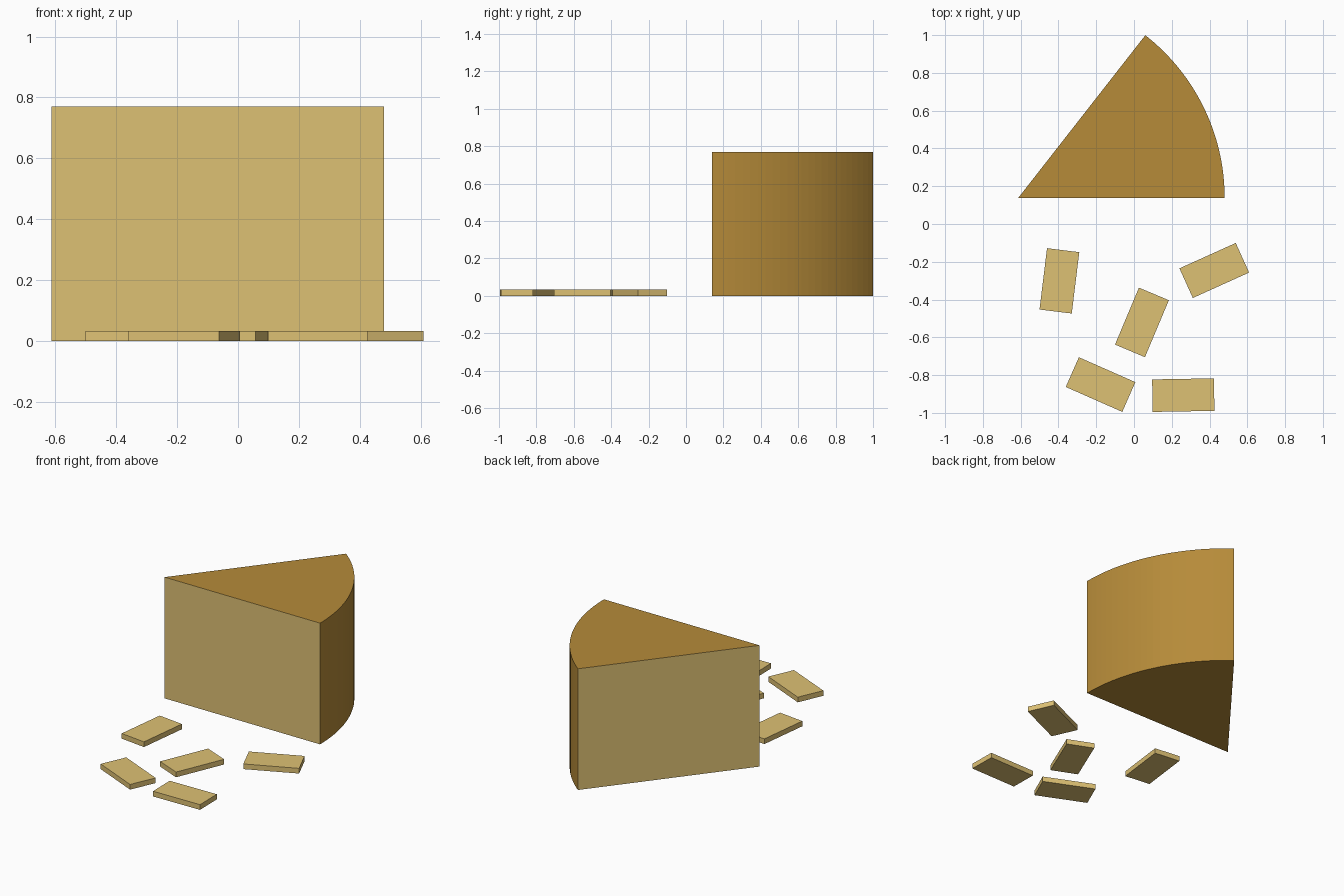
import bpy, bmesh, math

if "Cube" in bpy.data.objects:
    bpy.data.objects.remove(bpy.data.objects["Cube"])


def material(name, rgb):
    m = bpy.data.materials.new(name)
    m.diffuse_color = (*[(c / 255 / 12.92) if c < 11 else ((c / 255 + 0.055) / 1.055) ** 2.4 for c in rgb], 1)
    m.use_nodes = True
    m.node_tree.nodes["Principled BSDF"].inputs["Base Color"].default_value = m.diffuse_color
    return m


CHEESE = material("pale cheese", (222, 193, 116))
RIND = material("brown rind", (182, 139, 57))


def make_object(name, bm, mats):
    bmesh.ops.recalc_face_normals(bm, faces=bm.faces)
    mesh = bpy.data.meshes.new(name)
    bm.to_mesh(mesh)
    bm.free()
    for m in mats:
        mesh.materials.append(m)
    obj = bpy.data.objects.new(name, mesh)
    bpy.context.collection.objects.link(obj)
    return obj


def extruded(points, height):
    bm = bmesh.new()
    base = bm.faces.new([bm.verts.new((x, y, 0)) for x, y in points])
    ext = bmesh.ops.extrude_face_region(bm, geom=[base], use_keep_orig=True)
    for v in ext["geom"]:
        if isinstance(v, bmesh.types.BMVert):
            v.co.z = height
    return bm


# Cheese wedge: pie sector with its tip on the left
TIP, RADIUS, ANGLE, HEIGHT, STEPS = (-0.613, 0.138), 1.093, math.radians(52), 0.77, 24
arc = [(TIP[0] + RADIUS * math.cos(ANGLE * i / STEPS),
        TIP[1] + RADIUS * math.sin(ANGLE * i / STEPS)) for i in range(STEPS + 1)]
bm = extruded([TIP] + arc, HEIGHT)
# Cut sides touch the tip and stand upright; everything else is rind
bm.normal_update()
for f in bm.faces:
    at_tip = any((v.co.xy - type(v.co.xy)(TIP)).length < 1e-4 for v in f.verts)
    f.material_index = 0 if at_tip and abs(f.normal.z) < 0.5 else 1
make_object("cheese_wedge", bm, [CHEESE, RIND])

# Loose slices lying in front: centre x, centre y, turn in degrees
L, W, T = 0.327, 0.172, 0.033
slices = [(-0.395, -0.301, 83), (0.425, -0.246, 24.3), (0.042, -0.521, 67.2),
          (-0.177, -0.850, -23.8), (0.261, -0.906, 1)]
for i, (x, y, deg) in enumerate(slices, 1):
    bm = extruded([(-L / 2, -W / 2), (L / 2, -W / 2), (L / 2, W / 2), (-L / 2, W / 2)], T)
    piece = make_object(f"cheese_slice_{i}", bm, [CHEESE])
    piece.location = (x, y, 0)
    piece.rotation_euler.z = math.radians(deg)
